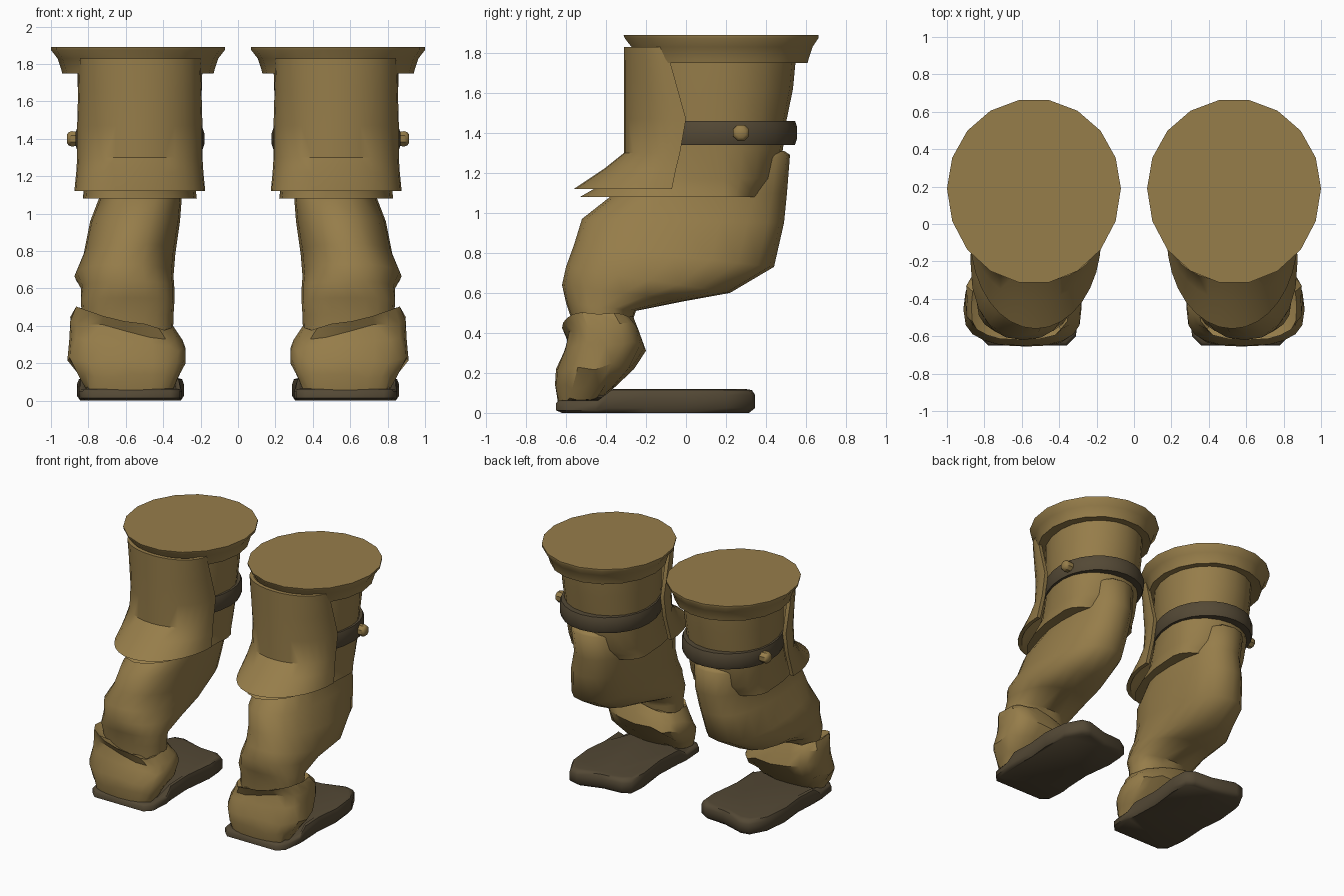
import bpy, bmesh, math, random

random.seed(4)


def material(name, rgb):
    m = bpy.data.materials.new(name)
    m.diffuse_color = (*rgb, 1)
    return m


TAN = material("tan_cloth", (0.305, 0.205, 0.068))
DARK = material("dark_leather", (0.088, 0.066, 0.036))


def spow(v, p):
    return math.copysign(abs(v) ** p, v)


def ring(cx, hx, front, back, yc=None, n=20, p=1.0, tilt=0.0):
    """Oval section whose front and back points are (y, z); tilt raises the outer side."""
    (yf, zf), (yb, zb) = front, back
    yc = (yf + yb) / 2 if yc is None else yc
    pts = []
    for i in range(n):
        a = math.tau * i / n
        c, s = spow(math.cos(a), p), spow(math.sin(a), p)
        y = yc + s * (yb - yc if s > 0 else yc - yf)
        z = zf + (zb - zf) * (y - yf) / (yb - yf)
        pts.append((cx + hx * c, y, z + tilt * hx * c))
    return pts


def level(cx, hx, yf, yb, z, yc=0.19, n=20):
    return ring(cx, hx, (yf, z), (yb, z), yc, n)


def loft(name, rings, mat, angle=40):
    """Closed skin through the rings, mirrored to the other side."""
    bm = bmesh.new()
    rows = [[bm.verts.new(p) for p in r] for r in rings]
    n = len(rows[0])
    for a, b in zip(rows, rows[1:]):
        for i in range(n):
            j = (i + 1) % n
            bm.faces.new((a[i], a[j], b[j], b[i]))
    bm.faces.new(rows[0][::-1])
    bm.faces.new(rows[-1])
    bmesh.ops.recalc_face_normals(bm, faces=bm.faces)
    me = bpy.data.meshes.new(name)
    bm.to_mesh(me)
    bm.free()
    me.materials.append(mat)
    ob = bpy.data.objects.new(name, me)
    bpy.context.collection.objects.link(ob)
    ob.modifiers.new("Mirror", "MIRROR")
    bpy.ops.object.select_all(action='DESELECT')
    ob.select_set(True)
    bpy.context.view_layer.objects.active = ob
    bpy.ops.object.shade_smooth_by_angle(angle=math.radians(angle))
    return ob


# Flared cap closing the top
loft("top_cap", [level(0.535, hx, yf, yb, z, n=18) for hx, yf, yb, z in (
    (0.33, -0.22, 0.54, 1.76), (0.405, -0.26, 0.615, 1.75), (0.41, -0.265, 0.62, 1.77),
    (0.43, -0.28, 0.64, 1.83), (0.465, -0.315, 0.67, 1.875), (0.465, -0.32, 0.67, 1.89))], TAN)

# Upper sleeve with a hem that flares at the front
loft("sleeve", [level(0.525, hx, yf, yb, z) for hx, yf, yb, z in (
    (0.335, -0.24, 0.55, 1.78), (0.33, -0.25, 0.535, 1.62), (0.32, -0.26, 0.50, 1.45),
    (0.315, -0.27, 0.485, 1.32), (0.30, -0.36, 0.45, 1.17), (0.30, -0.46, 0.41, 1.12),
    (0.305, -0.53, 0.38, 1.08))], TAN)

# Dark strap around the sleeve
loft("strap", [level(0.525, hx, -0.24, yb, z, n=24) for hx, yb, z in (
    (0.31, 0.51, 1.34), (0.335, 0.545, 1.34), (0.345, 0.555, 1.37),
    (0.345, 0.555, 1.43), (0.335, 0.545, 1.46), (0.31, 0.51, 1.46))], DARK)


# Round stud on the outer side of the strap
def stud_ring(x, r):
    return [(x, 0.275 + r * math.cos(math.tau * i / 8 + 0.39),
             1.40 + r * math.sin(math.tau * i / 8 + 0.39)) for i in range(8)]


loft("strap_stud", [stud_ring(x, r) for x, r in
                    ((0.83, 0.04), (0.89, 0.044), (0.905, 0.038), (0.915, 0.025))], TAN)


# Curved front guard, a thick shell flaring outward at the bottom
def guard_row(z, hx, yf, ye):
    def arc(h, f, sign):
        return [(0.525 + h * math.sin(sign * u * math.pi / 16),
                 ye - (ye - f) * math.cos(u * math.pi / 16), z) for u in range(-8, 9)]
    return arc(hx, yf, 1) + arc(hx - 0.03, yf + 0.03, -1)


loft("front_guard", [guard_row(*r) for r in (
    (1.83, 0.325, -0.31, -0.10), (1.65, 0.33, -0.31, -0.05), (1.47, 0.335, -0.31, 0.0),
    (1.30, 0.335, -0.31, -0.03), (1.22, 0.34, -0.41, -0.05), (1.12, 0.35, -0.56, -0.07))], TAN)

# Bent lower limb: (centre x, half width, front point, back point)
limb = [
    (0.53, 0.20, (-0.20, 1.22), (0.49, 1.31)),
    (0.53, 0.22, (-0.30, 1.16), (0.52, 1.29)),
    (0.52, 0.22, (-0.38, 1.08), (0.505, 1.10)),
    (0.55, 0.24, (-0.52, 0.97), (0.49, 0.95)),
    (0.58, 0.245, (-0.56, 0.84), (0.44, 0.73)),
    (0.61, 0.265, (-0.60, 0.73), (0.22, 0.60)),
    (0.59, 0.25, (-0.62, 0.64), (0.0, 0.56)),
    (0.59, 0.25, (-0.60, 0.55), (-0.25, 0.51)),
    (0.59, 0.245, (-0.57, 0.46), (-0.27, 0.45)),
    (0.58, 0.23, (-0.57, 0.25), (-0.29, 0.25)),
]
loft("lower_limb", [ring(cx, hx, f, b, p=0.85) for cx, hx, f, b in limb], TAN, 60)

# Crumpled cuff gathered above the foot: last value raises the outer side
cuff = [
    (0.60, 0.22, (-0.55, 0.40), (-0.28, 0.44), 0.20),
    (0.61, 0.26, (-0.62, 0.43), (-0.26, 0.46), 0.20),
    (0.60, 0.30, (-0.59, 0.37), (-0.23, 0.40), 0.16),
    (0.59, 0.315, (-0.61, 0.30), (-0.20, 0.32), 0.10),
    (0.59, 0.315, (-0.65, 0.21), (-0.26, 0.23), 0.03),
    (0.58, 0.27, (-0.655, 0.13), (-0.35, 0.14), 0.0),
    (0.58, 0.235, (-0.64, 0.06), (-0.43, 0.06), 0.0),
]


def crumple(pts, amount):
    return [(x + random.uniform(-amount, amount) * 0.5, max(y, -0.655),
             z + random.uniform(-amount, amount)) for x, y, z in pts]


loft("crumpled_cuff", [crumple(ring(cx, hx, f, b, p=0.7, tilt=t), 0.016)
                       for cx, hx, f, b, t in cuff], TAN, 35)

# Flat foot, lower at the toe
outline = [(0.36, -0.65), (0.78, -0.65), (0.83, -0.60), (0.85, -0.45), (0.85, -0.38),
           (0.84, -0.20), (0.86, 0.0), (0.84, 0.20), (0.77, 0.33), (0.70, 0.345),
           (0.52, 0.29), (0.36, 0.28), (0.30, 0.24), (0.29, 0.10), (0.32, -0.15),
           (0.31, -0.38), (0.30, -0.45), (0.31, -0.60)]


def foot_ring(k, t):
    return [(0.57 + (x - 0.57) * k, -0.15 + (y + 0.15) * k,
             t * (0.065 if y < -0.42 else 0.12)) for x, y in outline]


loft("foot", [foot_ring(k, t) for k, t in
              ((0.94, 0), (1, 0.2), (1, 0.75), (0.97, 0.95), (0.90, 1))], DARK, 50)
